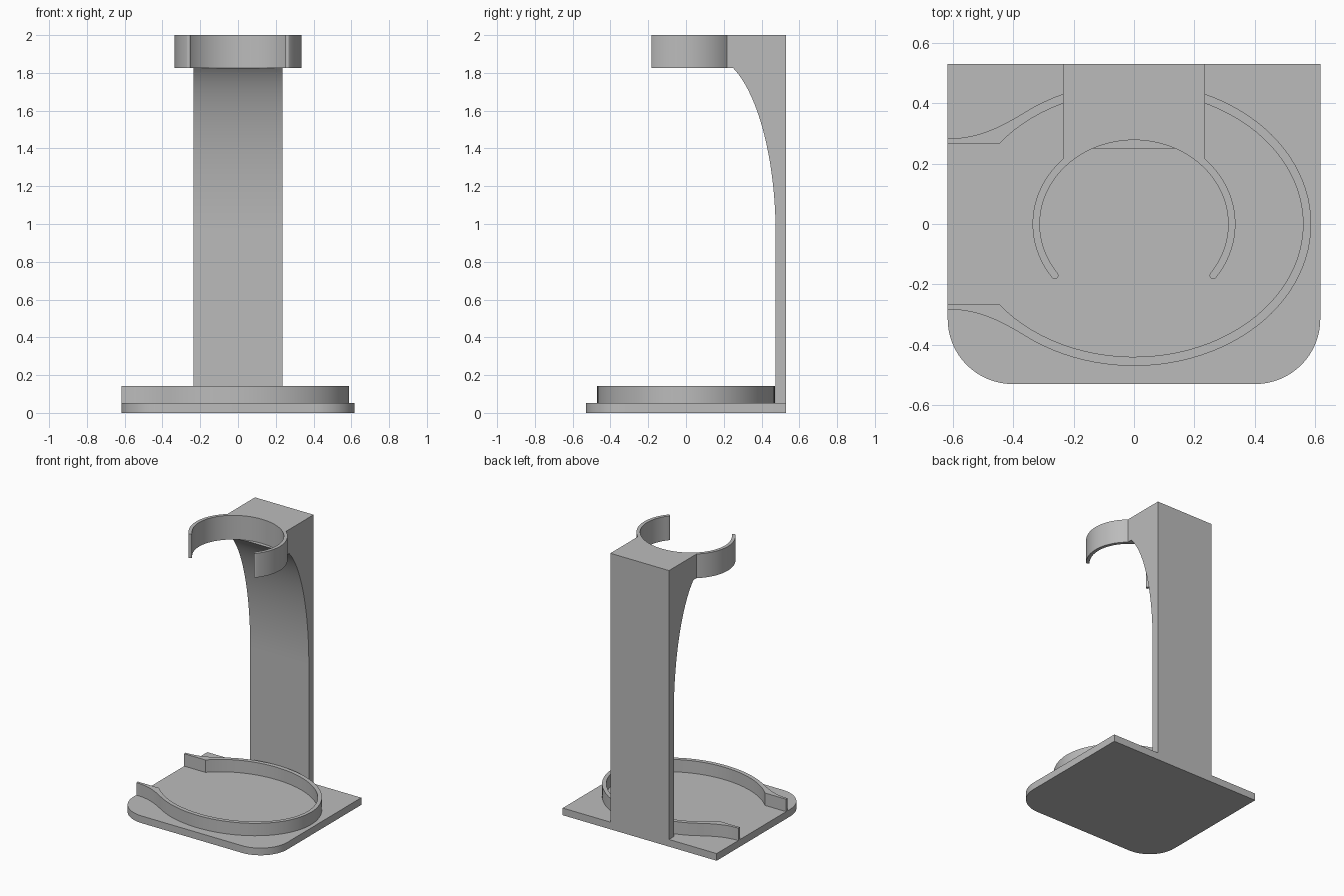
import bpy, bmesh
from math import cos, sin, radians, degrees, acos, sqrt, pi
from mathutils import Vector

cube = bpy.data.objects.get("Cube")
if cube:
    bpy.data.objects.remove(cube, do_unlink=True)

grey = bpy.data.materials.new("plain_grey")
grey.use_nodes = True
colour = (0.5, 0.5, 0.5, 1)
grey.diffuse_color = colour
grey.node_tree.nodes["Principled BSDF"].inputs["Base Color"].default_value = colour


def arc(cx, cy, rx, ry, start, end, steps):
    """Points along an elliptical arc, angles in degrees."""
    turn = [radians(start + (end - start) * i / steps) for i in range(steps + 1)]
    return [(cx + rx * cos(t), cy + ry * sin(t)) for t in turn]


def bezier(a, b, c, d, steps):
    a, b, c, d = map(Vector, (a, b, c, d))
    out = []
    for i in range(steps + 1):
        t = i / steps
        s = 1 - t
        out.append(tuple(a * s**3 + b * 3 * s * s * t + c * 3 * s * t * t + d * t**3))
    return out


def extrude(name, outline, low, high, along_x=False):
    """Extrude a 2D outline along z, or a (y, z) outline along x."""
    bm = bmesh.new()
    place = (lambda p: (low, p[0], p[1])) if along_x else (lambda p: (p[0], p[1], low))
    face = bm.faces.new([bm.verts.new(place(p)) for p in outline])
    moved = bmesh.ops.extrude_face_region(bm, geom=[face], use_keep_orig=True)["geom"]
    shift = Vector((high - low, 0, 0)) if along_x else Vector((0, 0, high - low))
    bmesh.ops.translate(bm, vec=shift, verts=[g for g in moved if isinstance(g, bmesh.types.BMVert)])
    bmesh.ops.remove_doubles(bm, verts=bm.verts, dist=0.0001)
    bmesh.ops.recalc_face_normals(bm, faces=bm.faces)
    mesh = bpy.data.meshes.new(name)
    bm.to_mesh(mesh)
    bm.free()
    mesh.materials.append(grey)
    obj = bpy.data.objects.new(name, mesh)
    bpy.context.collection.objects.link(obj)
    bpy.ops.object.select_all(action='DESELECT')
    obj.select_set(True)
    bpy.context.view_layer.objects.active = obj
    bpy.ops.object.shade_smooth_by_angle(angle=radians(30))
    return obj


def mirror_y(points):
    return [(x, -y) for x, y in reversed(points)]


W, D = 0.617, 0.53          # half width and half depth of the base
BASE_TOP, RIM_TOP, COLLAR_LOW, TOP = 0.052, 0.142, 1.825, 2.0
HALF = 0.235                # half width of the column

# Base plate with rounded front corners
r = 0.215
extrude("base_plate",
        [(W, D), (-W, D)]
        + arc(-W + r, -D + r, r, r, 180, 270, 16)
        + arc(W - r, -D + r, r, r, 270, 360, 16), 0, BASE_TOP)

# Oval rim with a flared opening on the right side
ox, oy, ix, iy = 0.587, 0.47, 0.56, 0.44
join, mouth = -0.36, -0.447
a_out = degrees(acos(join / ox))
a_in = degrees(acos(mouth / ix))
jy = oy * sqrt(1 - (join / ox) ** 2)
slope = -(oy / ox) ** 2 * join / jy
flare = bezier((join, jy), (join - 0.1, jy - 0.1 * slope), (-0.53, 0.283), (-W, 0.283), 14)
inner_y = iy * sin(radians(a_in))
extrude("tray_rim",
        mirror_y(flare) + arc(0, 0, ox, oy, -a_out, a_out, 72)[1:] + flare[1:]
        + [(-W, inner_y)] + arc(0, 0, ix, iy, a_in, -a_in, 72) + [(-W, -inner_y)],
        BASE_TOP, RIM_TOP)

# Column with a curved bracket under the collar
cy, cz, ry, rz = 0.122, 0.94, 0.353, 0.95
top_angle = degrees(acos((0.25 - cy) / ry))
extrude("column",
        [(D, BASE_TOP), (D, COLLAR_LOW), (0.25, COLLAR_LOW)]
        + arc(cy, cz, ry, rz, top_angle, 0, 28)[1:] + [(cy + ry, BASE_TOP)],
        -HALF, HALF, along_x=True)

# Open collar and its mounting block, one outline with rounded tips
cox, coy, cix, ciy = 0.336, 0.302, 0.312, 0.278
tip = 36
meet = degrees(acos(HALF / cox))


def tip_cap(angle, sign):
    """Half round end joining the outer and inner arcs."""
    t = radians(angle)
    outer = Vector((cox * cos(t), coy * sin(t)))
    inner = Vector((cix * cos(t), ciy * sin(t)))
    mid, arm = (outer + inner) / 2, (outer - inner) / 2
    side = Vector((-arm.y, arm.x)) * sign
    return [tuple(mid + arm * cos(pi * i / 8) + side * sin(pi * i / 8)) for i in range(1, 8)]


extrude("collar",
        arc(0, 0, cox, coy, -tip, meet, 24) + [(HALF, D), (-HALF, D)]
        + arc(0, 0, cox, coy, 180 - meet, 180 + tip, 24) + tip_cap(180 + tip, 1)
        + arc(0, 0, cix, ciy, 180 + tip, -tip, 64) + tip_cap(-tip, -1)[::-1],
        COLLAR_LOW, TOP)
